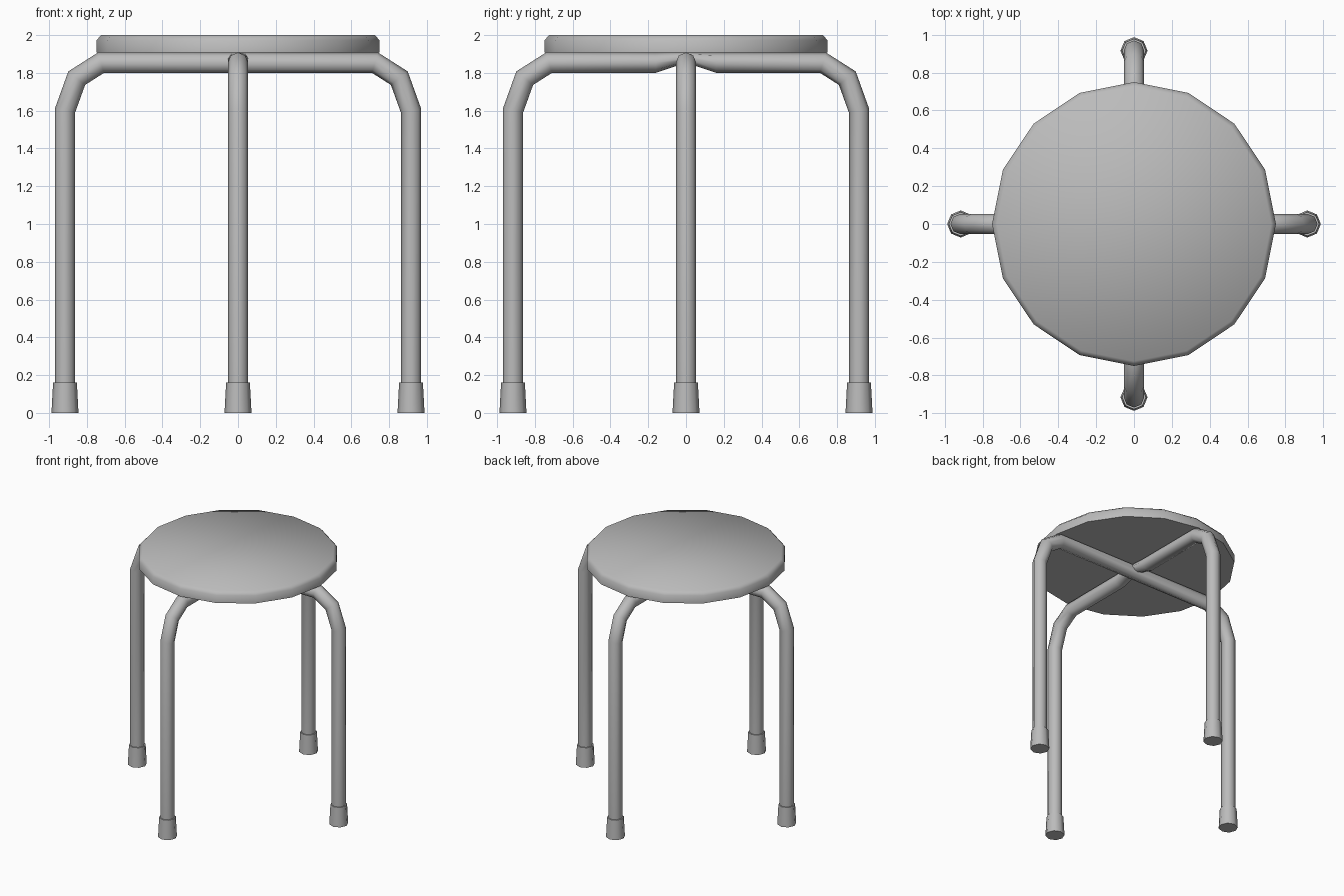
import bpy
import bmesh
from math import cos, sin, pi, radians
from mathutils import Vector, Matrix

cube = bpy.data.objects.get("Cube")
if cube:
    bpy.data.objects.remove(cube, do_unlink=True)

GREY = (0.5, 0.5, 0.5, 1)
grey = bpy.data.materials.new("plain_grey")
grey.use_nodes = True
grey.diffuse_color = GREY
grey.node_tree.nodes["Principled BSDF"].inputs["Base Color"].default_value = GREY

LEG_X = 0.916      # distance of each leg from the centre
TUBE_R = 0.054
BAR_Z = 1.854      # height of the crossing bars
SIDES = 8


def finish(name, bm):
    """Turn a bmesh into a smooth-shaded object."""
    bmesh.ops.recalc_face_normals(bm, faces=bm.faces)
    mesh = bpy.data.meshes.new(name)
    bm.to_mesh(mesh)
    bm.free()
    mesh.materials.append(grey)
    obj = bpy.data.objects.new(name, mesh)
    bpy.context.collection.objects.link(obj)
    bpy.ops.object.select_all(action='DESELECT')
    obj.select_set(True)
    bpy.context.view_layer.objects.active = obj
    bpy.ops.object.shade_smooth_by_angle(angle=radians(60))
    return obj


def skin(bm, rings):
    """Join closed rings of points with quads and cap both ends."""
    loops = [[bm.verts.new(p) for p in ring] for ring in rings]
    for a, b in zip(loops, loops[1:]):
        for i in range(len(a)):
            j = (i + 1) % len(a)
            bm.faces.new((a[i], a[j], b[j], b[i]))
    bm.faces.new(loops[0])
    bm.faces.new(loops[-1])


def turned(name, profile, sides, centre=(0, 0)):
    """Turned solid from (radius, height) pairs."""
    bm = bmesh.new()
    skin(bm, [[(centre[0] + r * cos(2 * pi * i / sides),
                centre[1] + r * sin(2 * pi * i / sides), z)
               for i in range(sides)] for r, z in profile])
    return finish(name, bm)


def bent_tube(name, angle, pinched=False):
    """Two legs and their bar as one tube with mitred bends."""
    half = [(LEG_X, 0.08), (LEG_X, 1.6), (0.854, 1.772), (0.725, BAR_Z)]
    middle = [(0.16, BAR_Z), (0, BAR_Z), (-0.16, BAR_Z)] if pinched else []
    path = half + middle + [(-x, z) for x, z in reversed(half)]
    pts = [Vector((x, 0, z)) for x, z in path]
    rings = []
    for k, p in enumerate(pts):
        before = (p - pts[k - 1]).normalized() if k else None
        after = (pts[k + 1] - p).normalized() if k < len(pts) - 1 else before
        before = before or after
        along = (before + after).normalized()
        out = Vector((along.z, 0, -along.x)) / along.dot(after)
        ring = [p + TUBE_R * (out * cos(2 * pi * i / SIDES)
                              + Vector((0, sin(2 * pi * i / SIDES), 0)))
                for i in range(SIDES)]
        # Flatten the tube upward where it passes over the other bar
        if pinched and p.x == 0:
            top = BAR_Z + TUBE_R
            for v in ring:
                v.z = top - (top - v.z) * 0.5
        rings.append(ring)
    bm = bmesh.new()
    skin(bm, rings)
    bm.transform(Matrix.Rotation(angle, 4, 'Z'))
    return finish(name, bm)


# Round seat with a chamfered top rim
turned("seat", [(0.75, 1.908), (0.75, 1.972), (0.725, 2.0)], 16)

# Crossing leg frames
bent_tube("side_leg_frame", 0)
bent_tube("front_back_leg_frame", pi / 2, pinched=True)

# Tapered foot caps
for name, x, y in (("left", 1, 0), ("right", -1, 0), ("front", 0, -1), ("back", 0, 1)):
    turned(name + "_foot_cap", [(0.0715, 0), (0.063, 0.16)], SIDES,
           (x * LEG_X, y * LEG_X))
